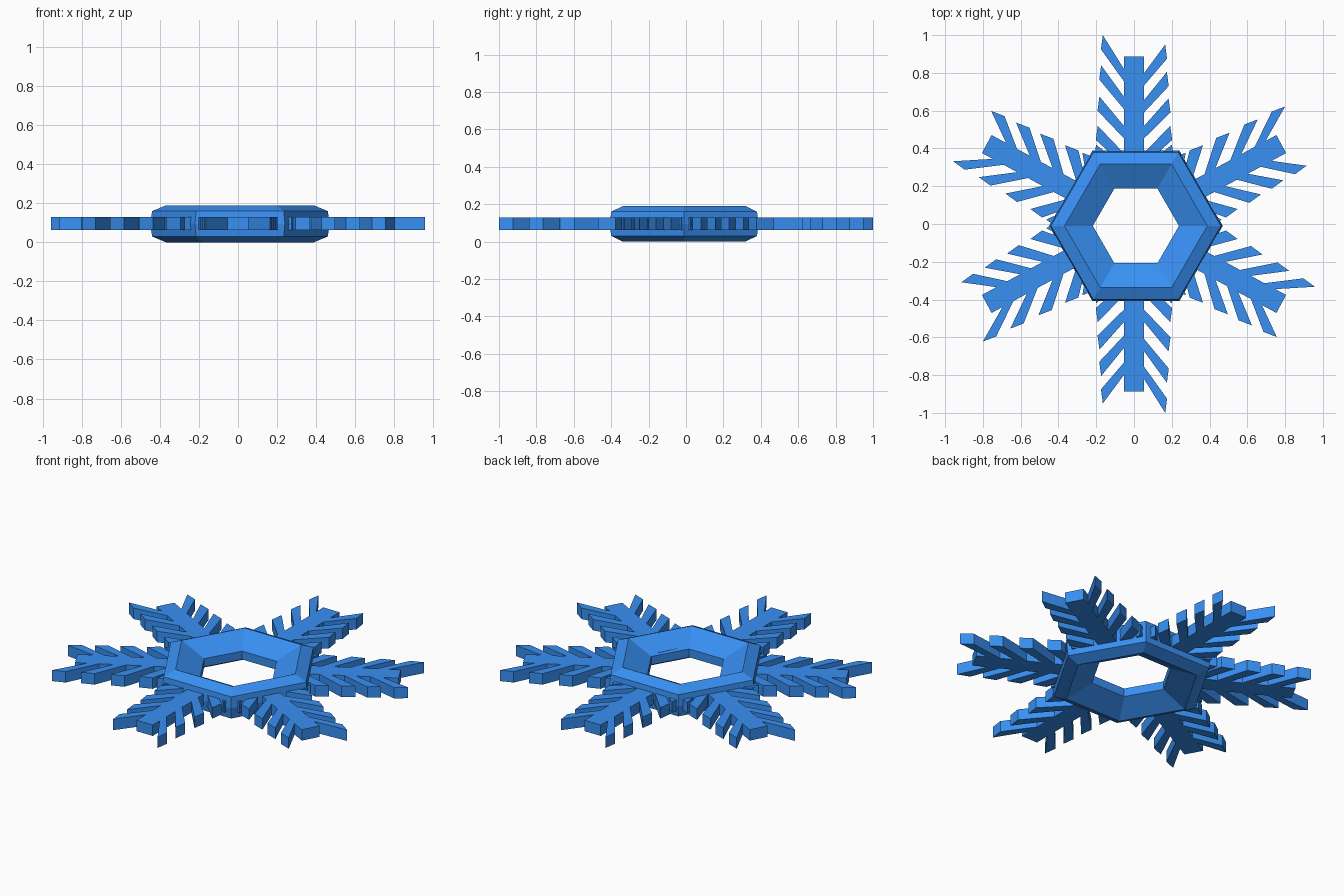
import bpy, bmesh, math

if "Cube" in bpy.data.objects:
    bpy.data.objects.remove(bpy.data.objects["Cube"])

blue = bpy.data.materials.new("ice_blue")
blue.diffuse_color = (0.04, 0.28, 0.9, 1)
blue.use_nodes = True
blue.node_tree.nodes["Principled BSDF"].inputs["Base Color"].default_value = blue.diffuse_color


def finish(name, bm):
    bmesh.ops.recalc_face_normals(bm, faces=bm.faces)
    me = bpy.data.meshes.new(name)
    bm.to_mesh(me)
    bm.free()
    me.materials.append(blue)
    ob = bpy.data.objects.new(name, me)
    bpy.context.collection.objects.link(ob)
    return ob


# Hexagonal centre ring: bevelled cross-section (radius, z) swept over 6 corners
profile = [(0.45, 0.03), (0.46, 0.095), (0.45, 0.16), (0.378, 0.19),
           (0.228, 0.12), (0.228, 0.07), (0.378, 0.0)]
bm = bmesh.new()
rings = []
for i in range(6):
    a = math.radians(60 * i)
    rings.append([bm.verts.new((0.01 + r * math.cos(a), -0.01 + r * math.sin(a), z))
                  for r, z in profile])
n = len(profile)
for i in range(6):
    p, q = rings[i], rings[(i + 1) % 6]
    for j in range(n):
        k = (j + 1) % n
        bm.faces.new((p[j], q[j], q[k], p[k]))
finish("hexagon_ring", bm)

# Feathered arm outline, pointing along +x (along, lateral)
HALF = 0.054


def side(tips, drops, sign):
    pts = []
    for i, (t, d) in enumerate(zip(tips, drops)):
        lat = 0.207 - 0.009 * i
        base = t - d
        pts += [(base - 0.066, sign * HALF), (t - 0.075, sign * (lat + 0.004)),
                (t, sign * (lat - 0.006)), (base, sign * HALF)]
    return pts


right = side((0.42, 0.52, 0.665, 0.805, 0.95), (0.115, 0.143, 0.145, 0.148, 0.15), -1)
left = side((0.42, 0.52, 0.675, 0.84, 1.0), (0.115, 0.145, 0.155, 0.165, 0.178), 1)
outline = ([(0.225, -HALF)] + right + [(0.887, -HALF), (0.887, HALF)]
           + left[::-1] + [(0.225, HALF)])

# Six arms around the ring
for i, deg in enumerate((28.5, 90, 151.5, 208.5, 270, 331.5)):
    c, s = math.cos(math.radians(deg)), math.sin(math.radians(deg))
    bm = bmesh.new()
    face = bm.faces.new([bm.verts.new((u * c - v * s, u * s + v * c, 0.063))
                         for u, v in outline])
    ext = bmesh.ops.extrude_face_region(bm, geom=[face], use_keep_orig=True)
    bmesh.ops.translate(bm, vec=(0, 0, 0.066),
                        verts=[g for g in ext["geom"] if isinstance(g, bmesh.types.BMVert)])
    finish(f"snowflake_arm_{i + 1}", bm)
